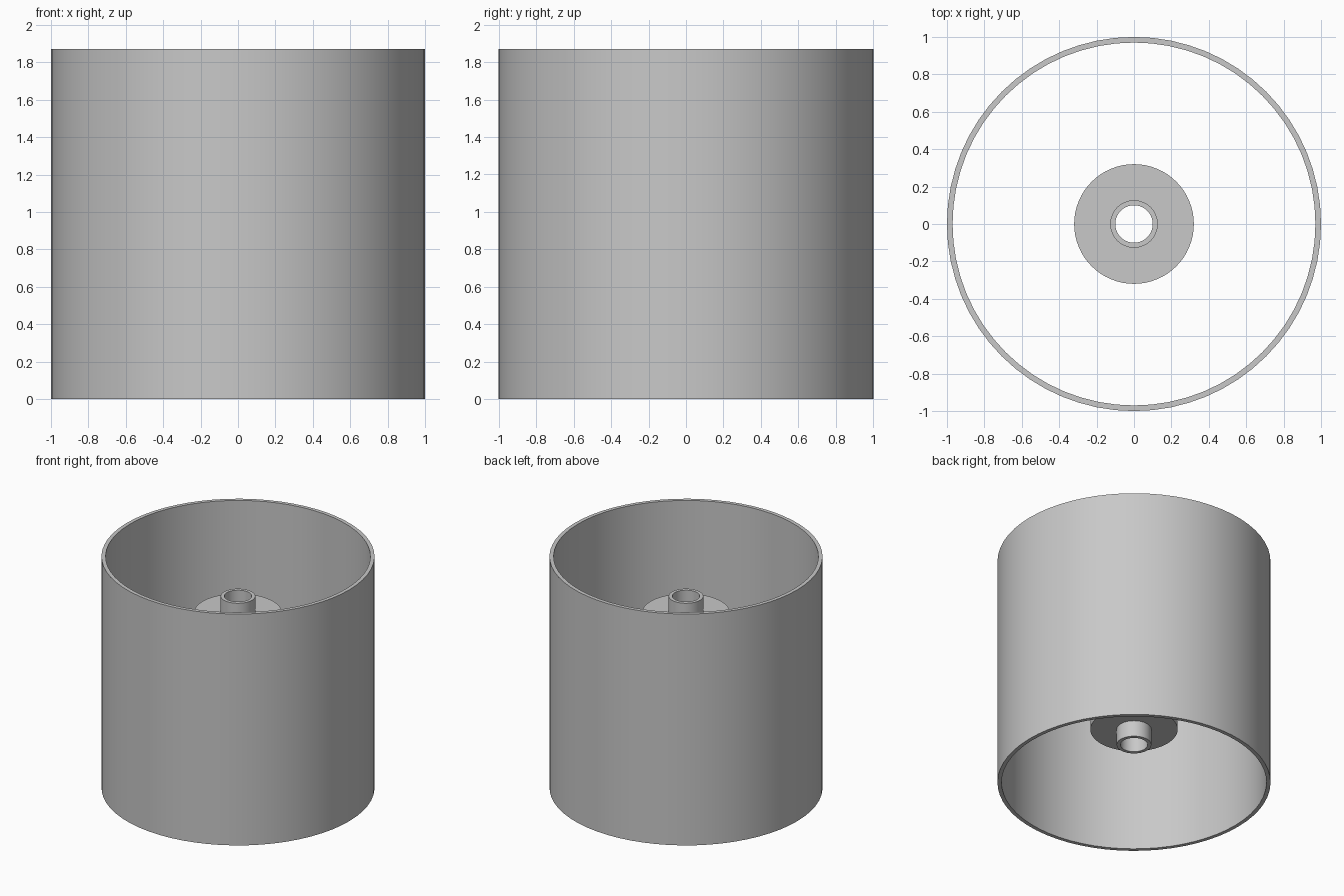
import bpy
import math

SIDES = 64
HEIGHT = 1.87
MID = HEIGHT / 2

if "Cube" in bpy.data.objects:
    bpy.data.objects.remove(bpy.data.objects["Cube"], do_unlink=True)

grey = bpy.data.materials.new("plain grey")
grey.use_nodes = True
colour = (0.58, 0.58, 0.58, 1)
grey.diffuse_color = colour
grey.node_tree.nodes["Principled BSDF"].inputs["Base Color"].default_value = colour


def lathe(name, profile):
    """Revolve a closed (radius, height) loop around the z axis."""
    count = len(profile)
    verts, faces = [], []
    for i in range(SIDES):
        a = 2 * math.pi * i / SIDES
        verts += [(r * math.cos(a), r * math.sin(a), z) for r, z in profile]
        here, there = i * count, (i + 1) % SIDES * count
        for j in range(count):
            k = (j + 1) % count
            faces.append((here + j, there + j, there + k, here + k))
    mesh = bpy.data.meshes.new(name)
    mesh.from_pydata(verts, [], faces)
    mesh.materials.append(grey)
    obj = bpy.data.objects.new(name, mesh)
    bpy.context.collection.objects.link(obj)
    bpy.ops.object.select_all(action="DESELECT")
    obj.select_set(True)
    bpy.context.view_layer.objects.active = obj
    bpy.ops.object.shade_smooth_by_angle(angle=math.radians(30))
    return obj


# Open outer sleeve
lathe("outer_sleeve", [(0.97, 0), (1, 0), (1, HEIGHT), (0.97, HEIGHT)])

# Central core with a hollow collar at both ends, mirrored about mid height
lower = [(0.1, 0.32), (0.127, 0.32), (0.127, 0.45), (0.32, 0.45)]
upper = [(r, 2 * MID - z) for r, z in reversed(lower)]
lathe("hollow_core", lower + upper)
